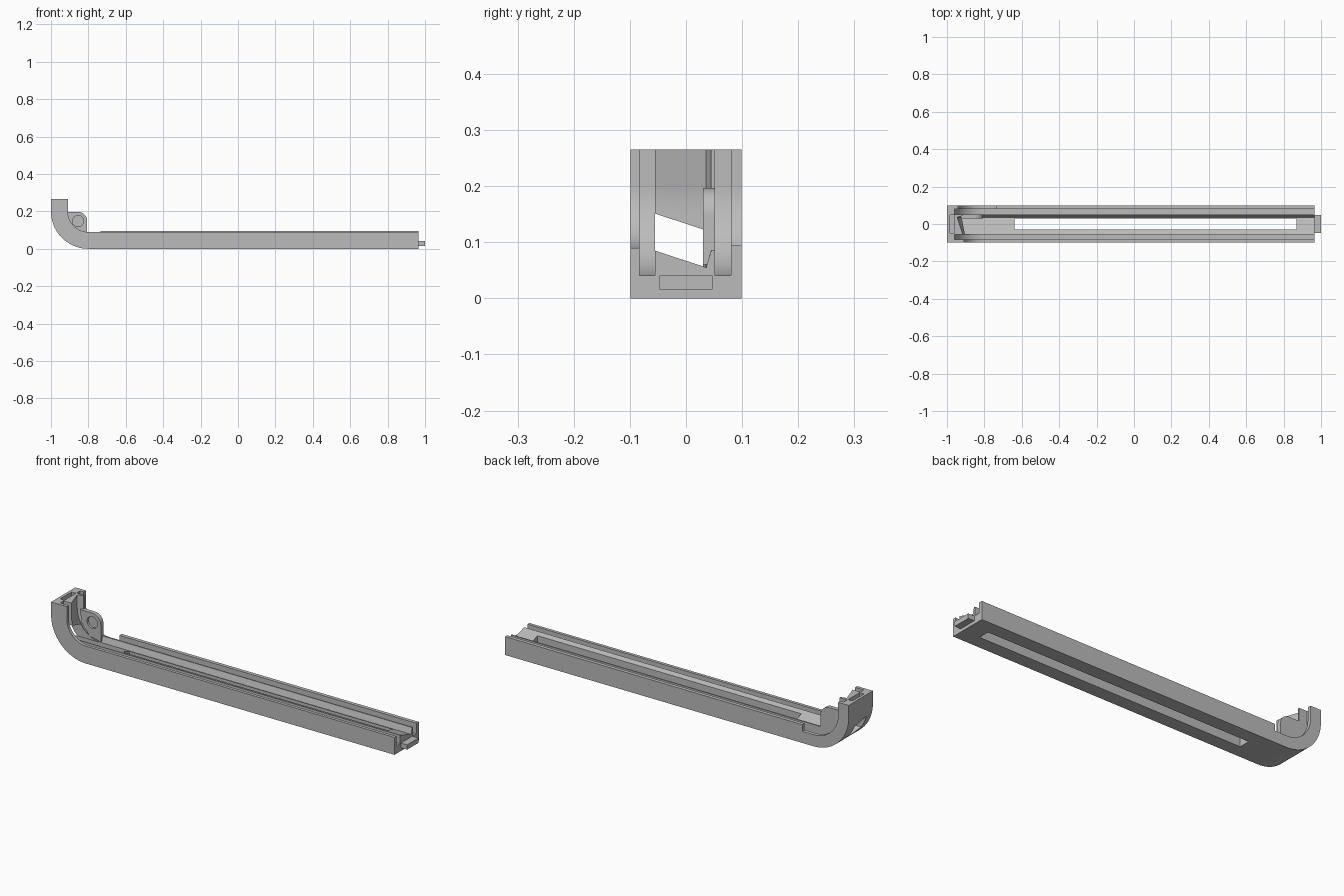
import bpy, bmesh
from math import sin, cos, pi

if "Cube" in bpy.data.objects:
    bpy.data.objects.remove(bpy.data.objects["Cube"])

grey = bpy.data.materials.new("mid grey")
grey.use_nodes = True
grey.diffuse_color = (0.5, 0.5, 0.5, 1)
grey.node_tree.nodes["Principled BSDF"].inputs["Base Color"].default_value = (0.5, 0.5, 0.5, 1)

BEND_X, BEND_R, TOP, END = -0.8, 0.2, 0.265, 0.965


def loft(name, rings):
    """Closed solid through matching rings of points, capped at both ends."""
    bm = bmesh.new()
    loops = [[bm.verts.new(p) for p in ring] for ring in rings]
    n = len(loops[0])
    for a, b in zip(loops, loops[1:]):
        for i in range(n):
            j = (i + 1) % n
            bm.faces.new((a[i], a[j], b[j], b[i]))
    bm.faces.new(loops[0])
    bm.faces.new(loops[-1])
    bmesh.ops.recalc_face_normals(bm, faces=bm.faces)
    mesh = bpy.data.meshes.new(name)
    bm.to_mesh(mesh)
    bm.free()
    mesh.materials.append(grey)
    obj = bpy.data.objects.new(name, mesh)
    bpy.context.collection.objects.link(obj)
    return obj


def prism_x(name, x0, x1, yz):
    return loft(name, [[(x, y, z) for y, z in yz] for x in (x0, x1)])


def prism_y(name, y0, y1, xz):
    return loft(name, [[(x, y, z) for x, z in xz] for y in (y0, y1)])


def box(name, x0, x1, y0, y1, z0, z1):
    return prism_x(name, x0, x1, [(y0, z0), (y1, z0), (y1, z1), (y0, z1)])


def activate(obj):
    bpy.ops.object.select_all(action='DESELECT')
    obj.select_set(True)
    bpy.context.view_layer.objects.active = obj


def cut(obj, cutter):
    mod = obj.modifiers.new("cut", 'BOOLEAN')
    mod.operation, mod.solver, mod.object = 'DIFFERENCE', 'EXACT', cutter
    activate(obj)
    bpy.ops.object.modifier_apply(modifier=mod.name)
    bpy.data.objects.remove(cutter)


# Channel section: y across, t = distance in from the outer skin
section = [(-0.099, 0), (0.099, 0), (0.099, 0.06), (0.08, 0.06), (0.08, 0.041),
           (0.052, 0.041), (0.052, 0.086), (0.045, 0.086), (0.036, 0.055),
           (-0.055, 0.085), (-0.055, 0.041), (-0.083, 0.041), (-0.083, 0.09),
           (-0.099, 0.09)]

# Sweep along the bar, round the bend and up the short arm
rings = [[(END, y, t) for y, t in section]]
STEPS = 24
for s in range(STEPS + 1):
    a = s / STEPS * pi / 2
    rings.append([(BEND_X - (BEND_R - t) * sin(a), y, BEND_R - (BEND_R - t) * cos(a))
                  for y, t in section])
rings.append([(BEND_X - BEND_R + t, y, TOP) for y, t in section])
channel = loft("channel_body", rings)

# Long slot, sloped window through the bend, socket in the arm's end
cut(channel, box("slot_cutter", -0.64, 0.87, -0.029, 0.029, -0.1, 0.2))
cut(channel, prism_x("window_cutter", -1.1, -0.8,
                     [(-0.055, 0.085), (0.03, 0.057), (0.03, 0.123), (-0.055, 0.151)]))
cut(channel, box("socket_cutter", -0.985, -0.96, -0.047, 0.047, 0.22, 0.3))

# Raised part of the back wall along the straight bar
back_wall = box("back_wall", -0.735, END, 0.08, 0.099, 0.06, 0.095)

# Tab on the far end
tab = box("end_tab", END - 0.01, 1.0, -0.047, 0.047, 0.016, 0.041)

# Lug inside the bend with a shallow round recess
cx, cz, r = -0.855, 0.148, 0.049
outline = [(-0.806, 0.06), (-0.87, 0.075), (-0.915, 0.13), (-0.925, 0.197)]
outline += [(cx + r * sin(i * pi / 24), cz + r * cos(i * pi / 24)) for i in range(13)]
lug = prism_y("bend_lug", 0.03, 0.052, outline)
circle = [(cx + 0.03 * cos(i * pi / 16), cz + 0.03 * sin(i * pi / 16)) for i in range(32)]
cut(lug, prism_y("recess_cutter", 0.0, 0.042, circle))

for obj in (channel, lug):
    activate(obj)
    bpy.ops.object.shade_smooth_by_angle(angle=0.5)
